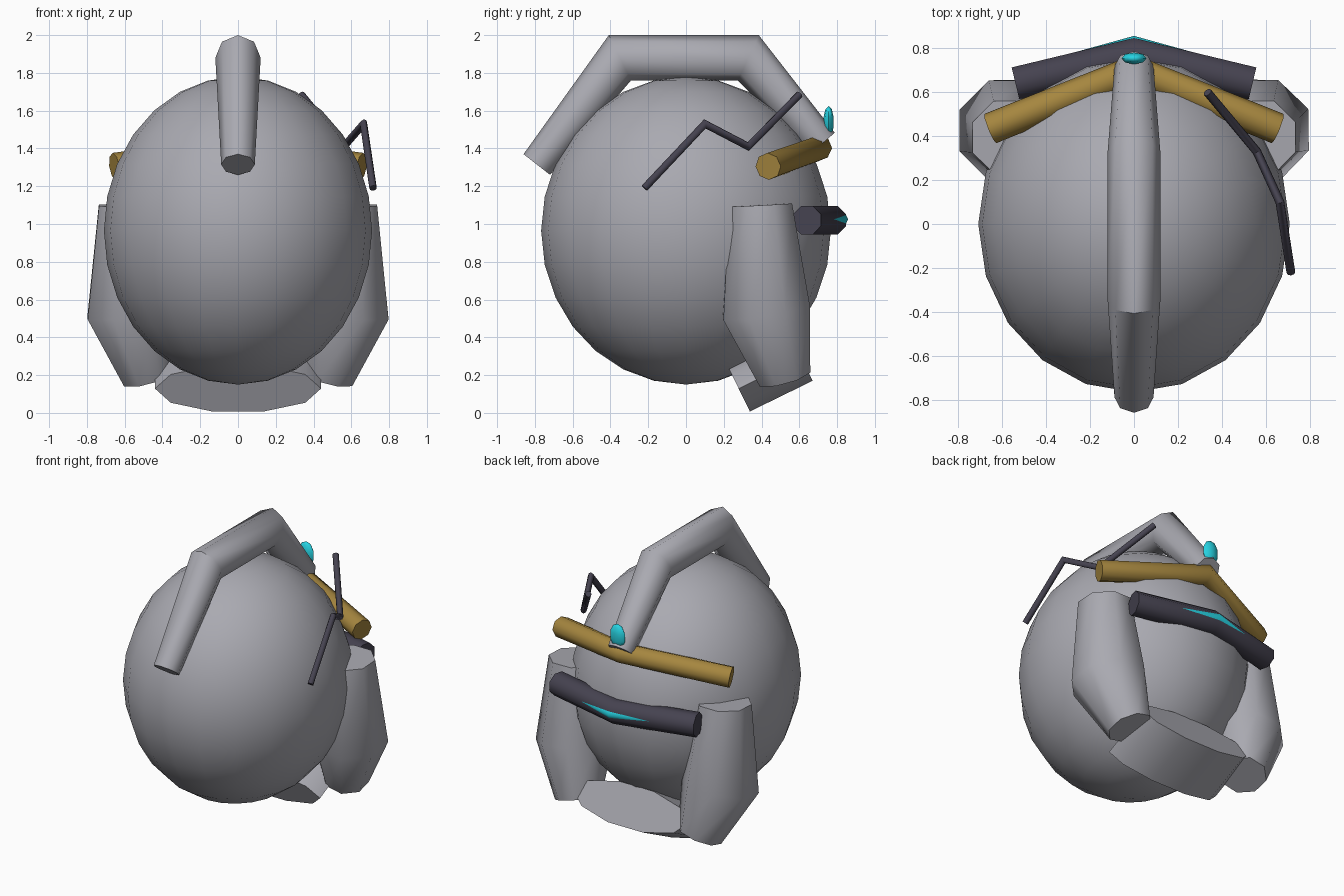
import bpy, bmesh, math
from mathutils import Vector, Matrix

if "Cube" in bpy.data.objects:
    bpy.data.objects.remove(bpy.data.objects["Cube"])


def material(name, rgb):
    m = bpy.data.materials.new(name)
    m.diffuse_color = (*rgb, 1)
    m.use_nodes = True
    m.node_tree.nodes["Principled BSDF"].inputs["Base Color"].default_value = m.diffuse_color
    return m


GREY = material("grey_metal", (0.40, 0.40, 0.44))
GOLD = material("gold", (0.38, 0.24, 0.05))
DARK = material("dark_metal", (0.06, 0.055, 0.08))
CYAN = material("cyan_glow", (0.02, 0.65, 0.76))


def finish(name, bm, mat, angle=50):
    bmesh.ops.recalc_face_normals(bm, faces=bm.faces)
    me = bpy.data.meshes.new(name)
    bm.to_mesh(me)
    bm.free()
    ob = bpy.data.objects.new(name, me)
    bpy.context.collection.objects.link(ob)
    me.materials.append(mat)
    bpy.ops.object.select_all(action='DESELECT')
    ob.select_set(True)
    bpy.context.view_layer.objects.active = ob
    bpy.ops.object.shade_smooth_by_angle(angle=math.radians(angle))
    return ob


def tube(name, path, radii, mat, ref=(0, 0, 1), sides=8, phase=0.0, angle=50):
    """Mitred, capped tube through the path points."""
    pts = [Vector(p) for p in path]
    bm = bmesh.new()
    rings = []
    for i, p in enumerate(pts):
        a = (p - pts[i - 1]).normalized() if i else None
        b = (pts[i + 1] - p).normalized() if i < len(pts) - 1 else None
        t = ((a or b) + (b or a)).normalized()
        u = Vector(ref)
        u = (u - t * u.dot(t)).normalized()
        v = t.cross(u)
        ring = []
        for k in range(sides):
            w = phase + 2 * math.pi * k / sides
            d = (u * math.cos(w) + v * math.sin(w)) * radii[i]
            if a and b:  # widen the joint so the tube keeps its thickness
                bend = (b - a).normalized()
                d += bend * d.dot(bend) * (1 / max(t.dot(a), 0.4) - 1)
            ring.append(bm.verts.new(p + d))
        rings.append(ring)
    for r, s in zip(rings, rings[1:]):
        for k in range(sides):
            n = (k + 1) % sides
            bm.faces.new((r[k], r[n], s[n], s[k]))
    bm.faces.new(rings[0])
    bm.faces.new(rings[-1])
    return finish(name, bm, mat, angle)


def ellipsoid(name, centre, size, segments, rings, mat):
    bm = bmesh.new()
    bmesh.ops.create_uvsphere(bm, u_segments=segments, v_segments=rings, radius=1)
    bm.transform(Matrix.Translation(centre) @ Matrix.Diagonal((*size, 1)))
    return finish(name, bm, mat, 60)


# Rounded shell
ellipsoid("helmet_shell", (0, 0, 0.965), (0.71, 0.767, 0.815), 20, 14, GREY)

# Crest over the top
tube("crest", [(0, -0.79, 1.315), (0, -0.35, 1.88), (0, 0.33, 1.88), (0, 0.72, 1.425)],
     [0.089, 0.12, 0.12, 0.089], GREY, ref=(1, 0, 0))

# Cheek guards on both sides
for side, s in (("left", -1), ("right", 1)):
    tube(side + "_cheek_guard",
         [(s * 0.57, 0.395, 1.10), (s * 0.565, 0.425, 0.54), (s * 0.47, 0.52, 0.19)],
         [0.18, 0.25, 0.15], GREY, ref=(s, 0, 0), phase=math.radians(22))

# Chin guard: flattened cylinder, tilted up toward the back
bm = bmesh.new()
bmesh.ops.create_cone(bm, cap_ends=True, segments=10, radius1=1, radius2=1, depth=1)
axis = Vector((0, 0.9, 0.44)).normalized()
bm.transform(Matrix.Translation((0, 0.445, 0.21))
             @ axis.to_track_quat('Z', 'X').to_matrix().to_4x4()
             @ Matrix.Diagonal((0.142, 0.44, 0.37, 1)))
# Put the wide axis across the model whichever way the frame was rolled
if max(v.co.x for v in bm.verts) < 0.4:
    for v in bm.verts:
        rel = v.co - Vector((0, 0.445, 0.21))
        up = axis.cross(Vector((1, 0, 0)))
        along, h, w = rel.dot(axis), rel.dot(up), rel.x
        v.co = Vector((0, 0.445, 0.21)) + axis * along + up * (w) + Vector((h, 0, 0))
finish("chin_guard", bm, GREY)

# Brow bar, mouth bar and its glowing strip
tube("brow_bar", [(-0.655, 0.435, 1.305), (0, 0.70, 1.40), (0.655, 0.435, 1.305)],
     [0.072, 0.068, 0.072], GOLD)
tube("mouth_bar", [(-0.54, 0.64, 1.02), (0, 0.77, 1.02), (0.54, 0.64, 1.02)],
     [0.082] * 3, DARK, phase=math.pi / 8)
tube("glow_strip", [(-0.415, 0.70, 1.025), (0, 0.815, 1.025), (0.415, 0.70, 1.025)],
     [0.041] * 3, CYAN)

# Small gem above the brow
ellipsoid("brow_gem", (0, 0.755, 1.54), (0.06, 0.028, 0.085), 8, 5, CYAN)

# Bent antenna on one side
tube("antenna", [(0.715, -0.22, 1.19), (0.665, 0.10, 1.53), (0.56, 0.33, 1.41), (0.335, 0.60, 1.685)],
     [0.02] * 4, DARK)
